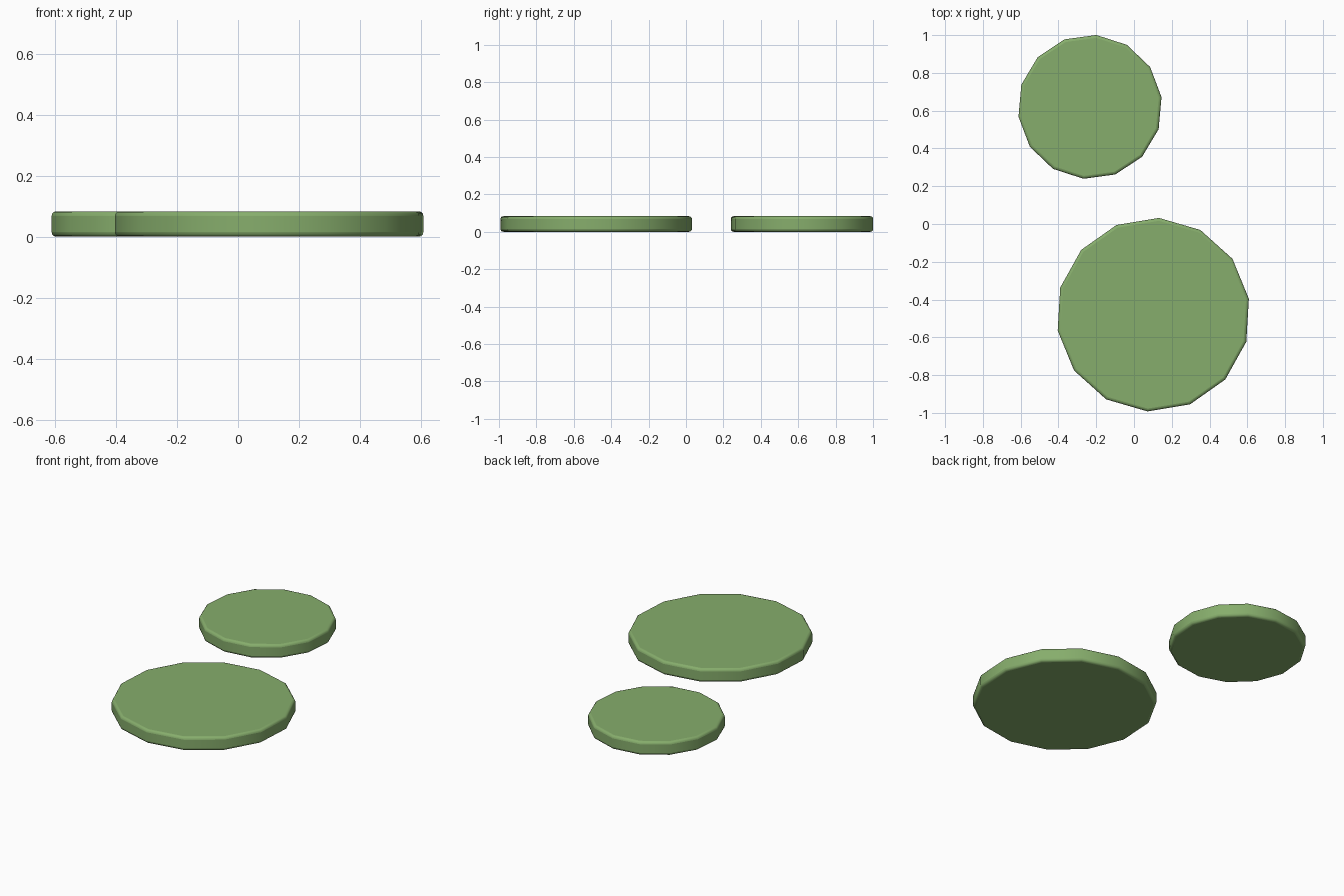
import bpy, math

if "Cube" in bpy.data.objects:
    bpy.data.objects.remove(bpy.data.objects["Cube"])

green = bpy.data.materials.new("leaf_green")
green.diffuse_color = (0.24, 0.42, 0.15, 1)
green.use_nodes = True
green.node_tree.nodes["Principled BSDF"].inputs["Base Color"].default_value = green.diffuse_color

HEIGHT = 0.083


def pad(name, x, y, radius, first_angle):
    # 14-sided flat disc with softly rounded rims
    bpy.ops.mesh.primitive_cylinder_add(vertices=14, radius=radius, depth=HEIGHT,
                                        location=(x, y, HEIGHT / 2))
    ob = bpy.context.object
    ob.name = name
    # primitive starts with a vertex on +y
    ob.rotation_euler.z = math.radians(first_angle - 90)
    ob.data.materials.append(green)
    bpy.ops.object.shade_smooth_by_angle(angle=math.radians(30))
    # round only the top and bottom rims
    bevel = ob.modifiers.new("rounded_rim", 'BEVEL')
    bevel.width = 0.015
    bevel.segments = 3
    bevel.limit_method = 'ANGLE'
    bevel.angle_limit = math.radians(40)
    return ob


# Large pad at the front, small pad behind it
pad("large_pad", 0.102, -0.48, 0.513, 86.6)
pad("small_pad", -0.233, 0.62, 0.382, 84.9)
